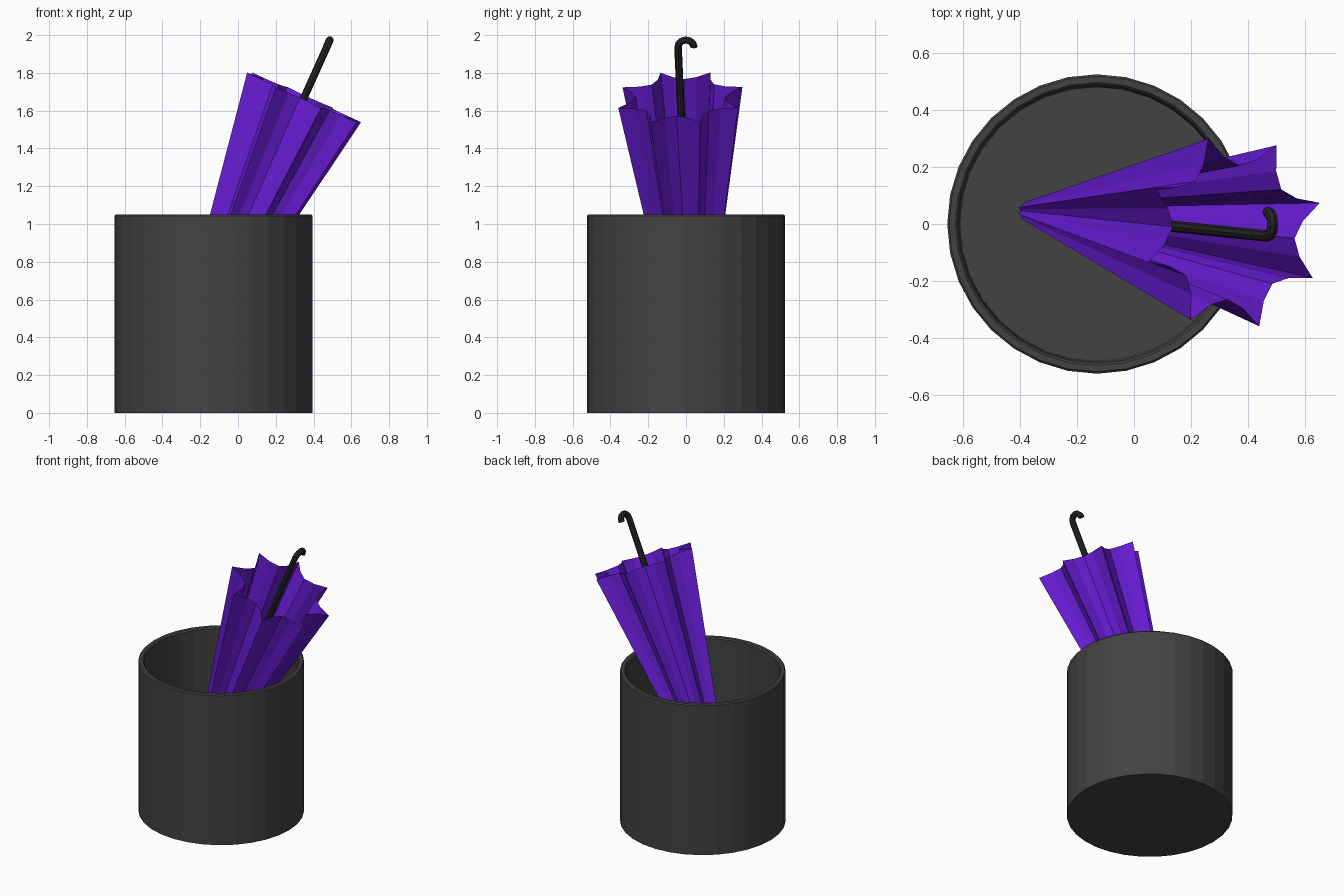
import bpy, bmesh, math
from mathutils import Vector

if "Cube" in bpy.data.objects:
    bpy.data.objects.remove(bpy.data.objects["Cube"])


def material(name, color):
    m = bpy.data.materials.new(name)
    m.diffuse_color = (*color, 1)
    m.use_nodes = True
    m.node_tree.nodes["Principled BSDF"].inputs["Base Color"].default_value = m.diffuse_color
    return m


def make_object(name, rings, mat, closed_start=False, closed_end=False):
    """Skin a list of equally sized point rings."""
    bm = bmesh.new()
    loops = [[bm.verts.new(p) for p in ring] for ring in rings]
    n = len(loops[0])
    for a, b in zip(loops, loops[1:]):
        for i in range(n):
            j = (i + 1) % n
            bm.faces.new((a[i], a[j], b[j], b[i]))
    if closed_start:
        bm.faces.new(loops[0][::-1])
    if closed_end:
        bm.faces.new(loops[-1])
    mesh = bpy.data.meshes.new(name)
    bm.to_mesh(mesh)
    bm.free()
    mesh.materials.append(mat)
    ob = bpy.data.objects.new(name, mesh)
    bpy.context.collection.objects.link(ob)
    return ob


def circle(center, a, b, r, n):
    return [center + r * (a * math.cos(math.tau * i / n) + b * math.sin(math.tau * i / n))
            for i in range(n)]


X, Y = Vector((1, 0, 0)), Vector((0, 1, 0))
dark = material("dark_grey", (0.055, 0.055, 0.055))
black = material("black", (0.018, 0.018, 0.018))
purple = material("purple", (0.14, 0.012, 0.68))

# Stand: hollow cylinder with a slightly bevelled lip
profile = [(0.525, 0), (0.525, 1.043), (0.518, 1.05), (0.496, 1.05),
           (0.488, 1.042), (0.48, 0.035)]
make_object("stand", [circle(Vector((-0.13, 0, z)), X, Y, r, 32) for r, z in profile],
            dark, True, True)

# Umbrella frame: w along the shaft, u and v across it
tip = Vector((-0.38, 0.045, 0.05))
rim = Vector((0.35, -0.03, 1.67))
w = (rim - tip).normalized()
u = (X - X.dot(w) * w).normalized()
v = w.cross(u)

# Folded canopy: eight ribs with scalloped gores, open at the top
gore = [(0, 0.345), (0.2, 0.268), (0.5, 0.235), (0.8, 0.268)]


def fold_ring(center, scale):
    pts = []
    for k in range(8):
        for t, r in gore:
            a = math.radians(16.5) + (k + t) * math.tau / 8
            pts.append(center + scale * r * (u * math.cos(a) + v * math.sin(a)))
    return pts


make_object("canopy", [fold_ring(tip, 0.09), fold_ring(rim, 1)], purple, True)

# Shaft and hooked handle: one tube swept along a path
R = 0.042
base = rim + w * 0.29
path = [(tip, w), (base, w)]
for i in range(1, 7):
    a = math.pi * i / 6
    path.append((base + v * R * (1 - math.cos(a)) + w * R * math.sin(a),
                 w * math.cos(a) + v * math.sin(a)))
rings = [circle(c, u, d.cross(u), 0.02, 8) for c, d in path]
make_object("shaft_and_handle", rings, black, True, True)
